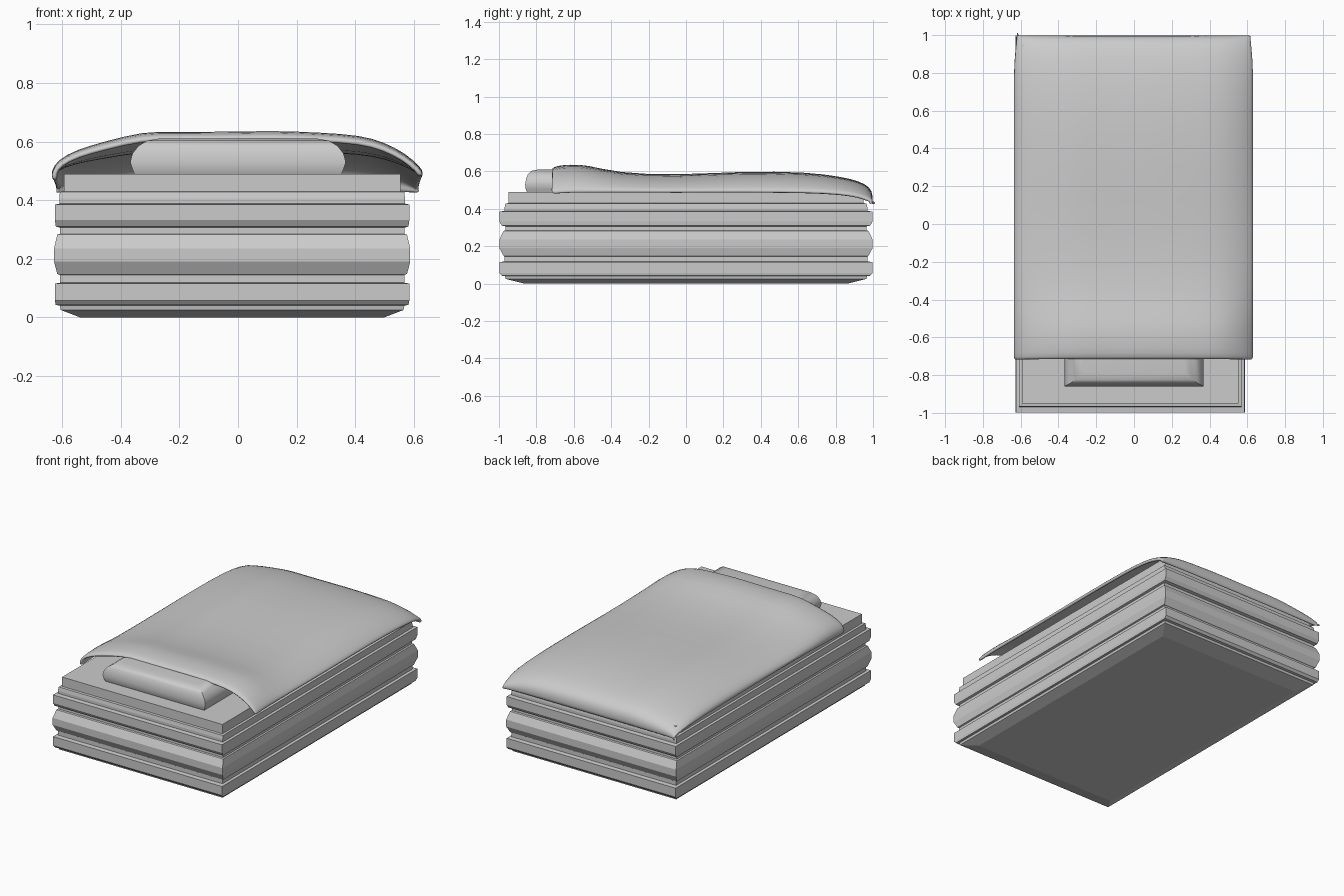
import bpy, bmesh
from mathutils import Vector


def finish(name, bm, angle=None):
    me = bpy.data.meshes.new(name)
    bmesh.ops.recalc_face_normals(bm, faces=bm.faces)
    bm.to_mesh(me)
    bm.free()
    ob = bpy.data.objects.new(name, me)
    bpy.context.collection.objects.link(ob)
    if angle:
        bpy.ops.object.select_all(action='DESELECT')
        ob.select_set(True)
        bpy.context.view_layer.objects.active = ob
        bpy.ops.object.shade_smooth_by_angle(angle=angle)
    return ob


def stack(name, rings, cx, cy, angle=None):
    """Rectangular loft: rings are (z, half width x, half depth y)."""
    bm = bmesh.new()
    loops = []
    for z, hx, hy in rings:
        loops.append([bm.verts.new((cx + sx * hx, cy + sy * hy, z))
                      for sx, sy in ((-1, -1), (1, -1), (1, 1), (-1, 1))])
    for a, b in zip(loops, loops[1:]):
        for i in range(4):
            j = (i + 1) % 4
            bm.faces.new((a[i], a[j], b[j], b[i]))
    bm.faces.new(loops[0][::-1])
    bm.faces.new(loops[-1])
    return finish(name, bm, angle)


# Bed base with moulded bands and mattress slab on top
stack("bed_base", [
    (0.0, 0.52, 0.865), (0.025, 0.585, 0.965), (0.04, 0.588, 0.968),
    (0.042, 0.602, 0.985), (0.057, 0.605, 0.998), (0.115, 0.605, 0.998),
    (0.118, 0.588, 0.97), (0.145, 0.588, 0.97),
    (0.148, 0.597, 0.975), (0.19, 0.608, 0.998), (0.235, 0.608, 0.998),
    (0.282, 0.597, 0.975), (0.285, 0.588, 0.965), (0.306, 0.588, 0.965),
    (0.31, 0.602, 0.985), (0.332, 0.605, 0.998), (0.385, 0.605, 0.998),
    (0.388, 0.59, 0.97), (0.405, 0.59, 0.97), (0.428, 0.588, 0.965),
    (0.43, 0.574, 0.95), (0.49, 0.574, 0.95)], -0.02, 0)

# Pillow
stack("pillow", [
    (0.488, 0.353, 0.19), (0.505, 0.36, 0.197), (0.53, 0.368, 0.2),
    (0.56, 0.36, 0.195), (0.585, 0.34, 0.185), (0.603, 0.31, 0.165),
    (0.61, 0.27, 0.13)], 0, -0.66, 0.7)

# Blanket: crest and rim heights along y, fullness across x
ALONG = [(-0.72, 0.618, 0.480), (-0.69, 0.632, 0.480), (-0.62, 0.638, 0.485),
         (-0.53, 0.637, 0.485), (-0.37, 0.592, 0.490), (-0.05, 0.580, 0.490),
         (0.30, 0.602, 0.490), (0.65, 0.598, 0.488), (0.83, 0.572, 0.480),
         (0.93, 0.548, 0.465), (0.985, 0.515, 0.445), (0.998, 0.475, 0.440),
         (0.998, 0.428, 0.425)]
ACROSS = [(-0.635, -0.1), (-0.638, 0.1), (-0.615, 0.35), (-0.55, 0.58),
          (-0.46, 0.75), (-0.32, 0.99), (-0.22, 0.97), (0, 0.98), (0.13, 1.0),
          (0.28, 0.96), (0.42, 0.9), (0.50, 0.74), (0.57, 0.5),
          (0.622, 0.2), (0.635, 0.04)]
bm = bmesh.new()
rows = []
for y, crest, rim in ALONG:
    pinch = max(0, y - 0.85) * 0.17     # rounded rear corners
    rows.append([bm.verts.new((x * (1 - pinch), y, rim + (crest - rim) * f))
                 for x, f in ACROSS])
for a, b in zip(rows, rows[1:]):
    for i in range(len(a) - 1):
        bm.faces.new((a[i], a[i + 1], b[i + 1], b[i]))
blanket = finish("blanket", bm, 0.9)
if sum((p.normal.z for p in blanket.data.polygons)) < 0:
    blanket.data.flip_normals()
solid = blanket.modifiers.new("thickness", 'SOLIDIFY')
solid.thickness = 0.02
solid.offset = -1
sub = blanket.modifiers.new("soft", 'SUBSURF')
sub.levels = sub.render_levels = 1
